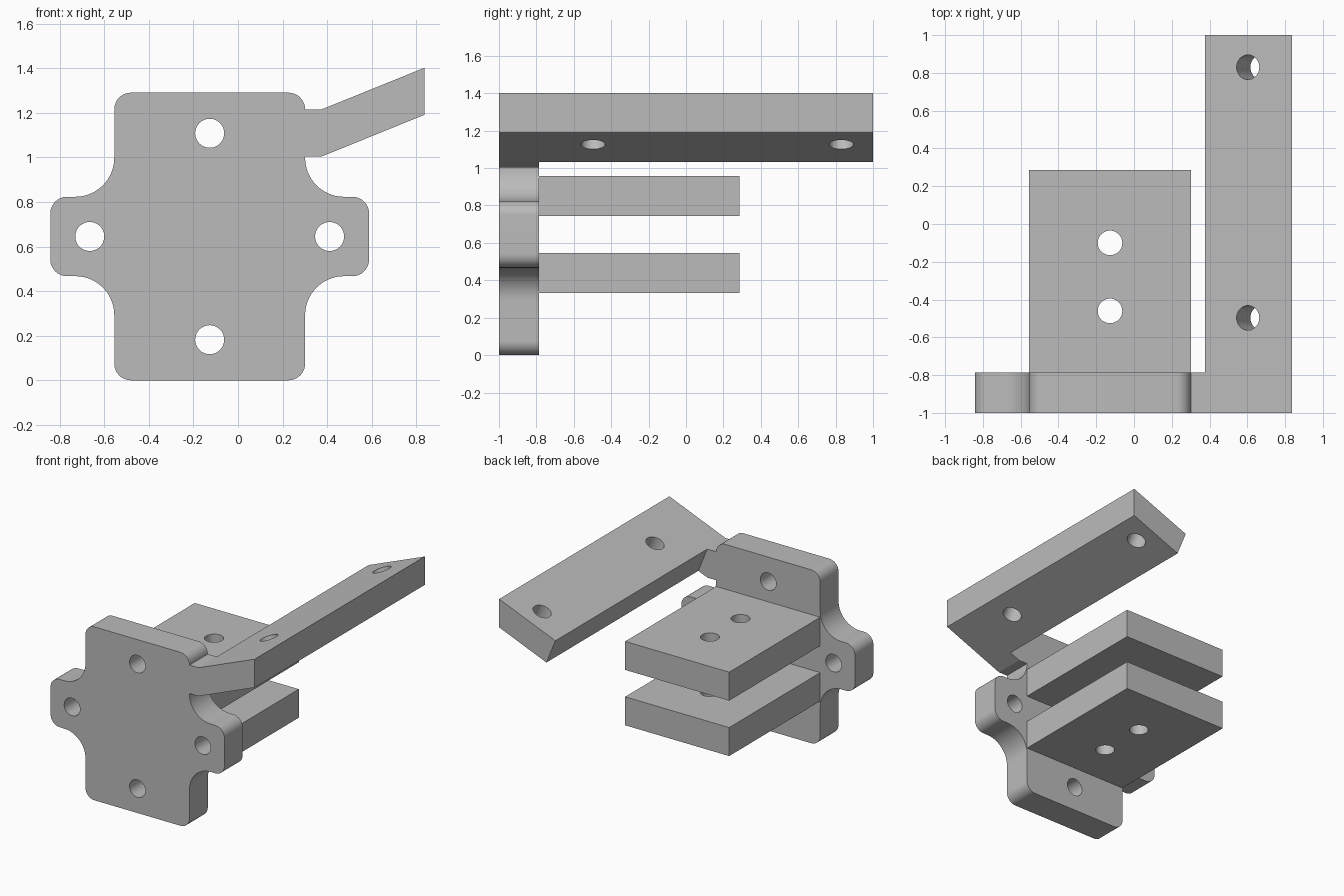
import bpy, bmesh
from math import sin, cos, pi, radians, atan2
from mathutils import Matrix, Vector

cube = bpy.data.objects.get("Cube")
if cube:
    bpy.data.objects.remove(cube, do_unlink=True)

grey = bpy.data.materials.new("plain grey")
grey.use_nodes = True
grey.diffuse_color = (0.5, 0.5, 0.5, 1)
grey.node_tree.nodes["Principled BSDF"].inputs["Base Color"].default_value = (0.5, 0.5, 0.5, 1)

FRONT, BACK = -1.0, -0.785      # face plate depth
CX, CZ = -0.127, 0.645          # face plate centre
HALF_W, HALF_H = 0.428, 0.645   # face plate body
EAR_W, EAR_H = 0.715, 0.178     # side ears
HOLE_R = 0.065


def link(name, bm):
    mesh = bpy.data.meshes.new(name)
    bmesh.ops.recalc_face_normals(bm, faces=bm.faces)
    bm.to_mesh(mesh)
    bm.free()
    obj = bpy.data.objects.new(name, mesh)
    bpy.context.collection.objects.link(obj)
    return obj


def extrude_profile(name, points, y0, y1):
    """Extrude an (x, z) outline along y."""
    bm = bmesh.new()
    face = bm.faces.new([bm.verts.new((x, y0, z)) for x, z in points])
    moved = bmesh.ops.extrude_face_region(bm, geom=[face])["geom"]
    bmesh.ops.translate(bm, vec=(0, y1 - y0, 0),
                        verts=[v for v in moved if isinstance(v, bmesh.types.BMVert)])
    obj = link(name, bm)
    obj.data.materials.append(grey)
    return obj


def drill(obj, centres, axis):
    """Cut round holes through the part along an axis."""
    turn = Vector(axis).to_track_quat('Z', 'Y').to_matrix().to_4x4()
    bm = bmesh.new()
    for c in centres:
        bmesh.ops.create_cone(bm, cap_ends=True, segments=48, radius1=HOLE_R, radius2=HOLE_R,
                              depth=0.6, matrix=Matrix.Translation(c) @ turn)
    cutter = link("hole_cutter", bm)
    cutter.hide_render = True
    mod = obj.modifiers.new("holes", 'BOOLEAN')
    mod.operation, mod.solver, mod.object = 'DIFFERENCE', 'EXACT', cutter
    bpy.context.view_layer.objects.active = obj
    bpy.ops.object.modifier_apply(modifier=mod.name)
    bpy.data.objects.remove(cutter, do_unlink=True)


def arc(cx, cz, r, a0, a1, n=14):
    angles = [radians(a0 + (a1 - a0) * i / n) for i in range(n + 1)]
    return [(cx + r * cos(a), cz + r * sin(a)) for a in angles]


# Face plate: one quarter of the outline, mirrored to all four
ROUND, FILLET = 0.075, 0.175
quarter = (arc(EAR_W - ROUND, EAR_H - ROUND, ROUND, 0, 90)
           + arc(HALF_W + FILLET, EAR_H + FILLET, FILLET, 270, 180)
           + arc(HALF_W - ROUND, HALF_H - ROUND, ROUND, 0, 90))
outline = []
for sx, sz in ((1, 1), (-1, 1), (-1, -1), (1, -1)):
    side = [(CX + sx * x, CZ + sz * z) for x, z in quarter]
    outline += side if sx * sz > 0 else side[::-1]
plate = extrude_profile("face_plate", outline, FRONT, BACK)
drill(plate, [(CX + dx, -0.9, CZ + dz)
              for dx, dz in ((0.538, 0), (-0.538, 0), (0, 0.463), (0, -0.463))], (0, 1, 0))

# Two parallel shelves behind the plate
x0, x1 = CX - HALF_W, CX + HALF_W
shelves = []
for name, z0, z1 in (("lower_shelf", 0.333, 0.545), ("upper_shelf", 0.745, 0.957)):
    shelf = extrude_profile(name, [(x0, z0), (x1, z0), (x1, z1), (x0, z1)], BACK, 0.285)
    drill(shelf, [(CX, y, (z0 + z1) / 2) for y in (-0.1, -0.46)], (0, 0, 1))
    shelves.append(shelf)

# Sloping arm, with its inner end square to the slope
top_in, top_out = (0.375, 1.215), (0.837, 1.402)
slope = atan2(top_out[1] - top_in[1], top_out[0] - top_in[0])
down = Vector((sin(slope), 0, -cos(slope)))
low_in = (top_in[0] + down.x * 0.196, top_in[1] + down.z * 0.196)
arm = extrude_profile("sloping_arm", [top_in, top_out, (0.837, 1.191), low_in], FRONT, 1.0)
top_z = top_in[1] + (0.603 - top_in[0]) * (sin(slope) / cos(slope))
drill(arm, [Vector((0.603, y, top_z)) + down * 0.098 for y in (0.83, -0.497)], down)

# Neck joining the arm to the plate
neck = extrude_profile("arm_neck", [(x1, 1.215), top_in, low_in, (0.372, 1.003), (x1, 1.003)],
                       FRONT, BACK)

bpy.ops.object.select_all(action='DESELECT')
for obj in [plate, arm, neck] + shelves:
    obj.select_set(True)
bpy.context.view_layer.objects.active = plate
bpy.ops.object.shade_smooth_by_angle(angle=radians(20))
